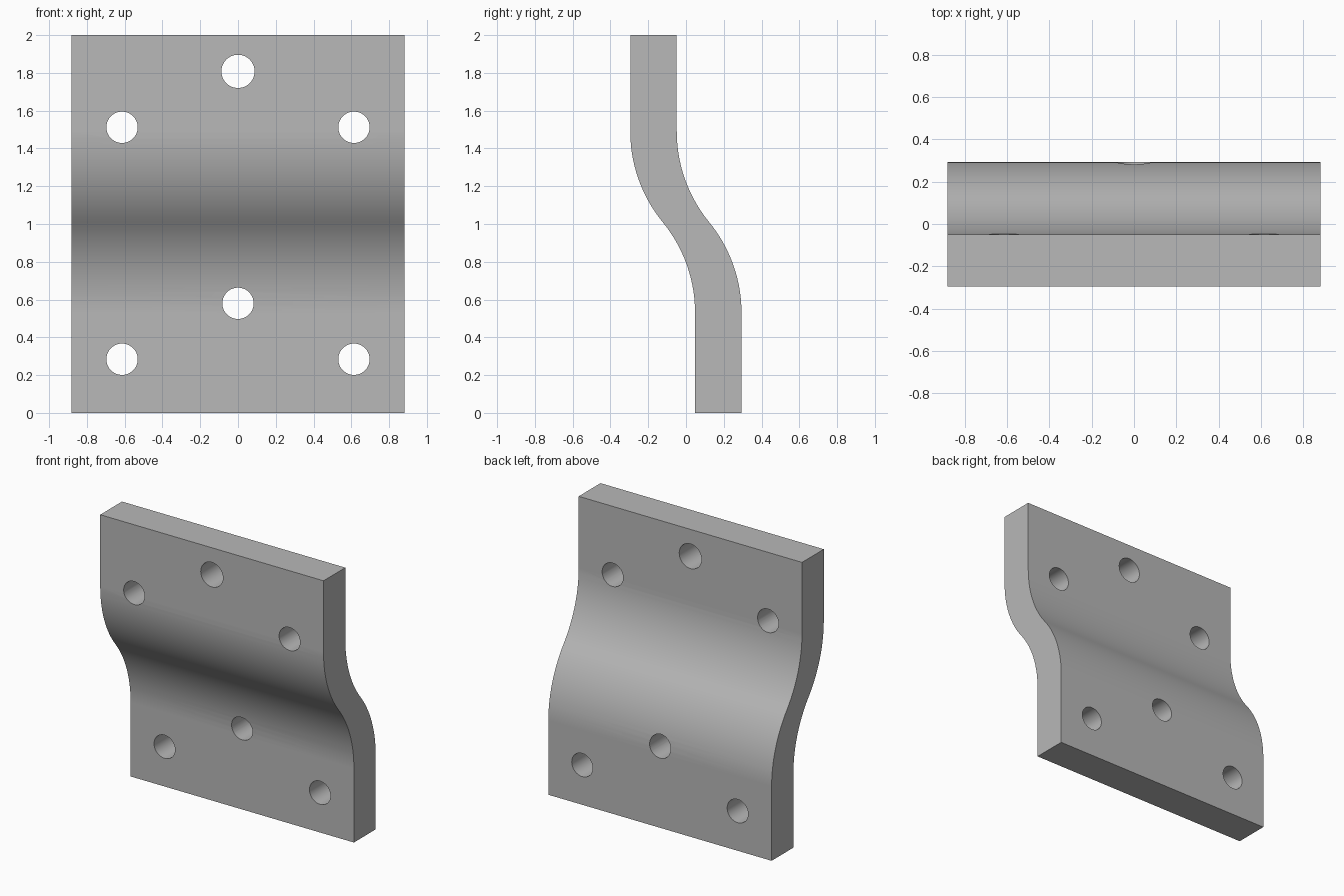
import bpy, bmesh, math

cube = bpy.data.objects.get("Cube")
if cube:
    bpy.data.objects.remove(cube, do_unlink=True)

HALF_WIDTH = 0.882
FRONT_TOP, FRONT_BOTTOM, THICK = -0.295, 0.048, 0.246
MID_Z, HALF_BEND, STEPS = 1.01, 0.48, 14

# Plain grey metal
grey = bpy.data.materials.new("grey_metal")
grey.use_nodes = True
grey.diffuse_color = (0.48, 0.48, 0.48, 1)
grey.node_tree.nodes["Principled BSDF"].inputs["Base Color"].default_value = (0.48, 0.48, 0.48, 1)


def make_object(name, bm):
    bmesh.ops.recalc_face_normals(bm, faces=bm.faces)
    mesh = bpy.data.meshes.new(name)
    bm.to_mesh(mesh)
    bm.free()
    mesh.materials.append(grey)
    obj = bpy.data.objects.new(name, mesh)
    bpy.context.collection.objects.link(obj)
    return obj


# Front edge of the side profile: two equal arcs joined in an S, straight ends
drop = (FRONT_BOTTOM - FRONT_TOP) / 2
radius = (HALF_BEND ** 2 + drop ** 2) / (2 * drop)
sweep = math.asin(HALF_BEND / radius)
angles = [sweep * i / STEPS for i in range(STEPS + 1)]
upper = [(FRONT_TOP + radius * (1 - math.cos(a)),
          MID_Z + HALF_BEND - radius * math.sin(a)) for a in angles]
lower = [(FRONT_BOTTOM - radius * (1 - math.cos(a)),
          MID_Z - HALF_BEND + radius * math.sin(a)) for a in reversed(angles)]
front = [(FRONT_TOP, 2)] + upper + lower[1:] + [(FRONT_BOTTOM, 0)]
back = [(y + THICK, z) for y, z in reversed(front)]

# Plate: profile extruded across the width
bm = bmesh.new()
face = bm.faces.new([bm.verts.new((-HALF_WIDTH, y, z)) for y, z in front + back])
side = bmesh.ops.extrude_face_region(bm, geom=[face])
bmesh.ops.translate(bm, vec=(2 * HALF_WIDTH, 0, 0),
                    verts=[g for g in side["geom"] if isinstance(g, bmesh.types.BMVert)])
plate = make_object("bent_plate", bm)

# Bolt holes: two triangles of three, drilled front to back
bm = bmesh.new()
for x, z, r in [(0, 1.808, 0.088), (0, 0.58, 0.083)] + \
        [(s * 0.614, z, 0.083) for s in (-1, 1) for z in (1.512, 0.284)]:
    drill = bmesh.ops.create_cone(bm, cap_ends=True, segments=48,
                                  radius1=r, radius2=r, depth=2)["verts"]
    for v in drill:
        v.co = (v.co.x + x, v.co.z, v.co.y + z)
cutter = make_object("hole_cutter", bm)
cutter.hide_render = True

cut = plate.modifiers.new("bolt_holes", "BOOLEAN")
cut.operation = "DIFFERENCE"
cut.solver = "EXACT"
cut.object = cutter
bpy.ops.object.select_all(action="DESELECT")
bpy.context.view_layer.objects.active = plate
plate.select_set(True)
bpy.ops.object.modifier_apply(modifier=cut.name)
bpy.data.objects.remove(cutter, do_unlink=True)

# Smooth bends and bores, sharp outer edges
bpy.ops.object.shade_smooth_by_angle(angle=math.radians(25))
weighted = plate.modifiers.new("even_shading", "WEIGHTED_NORMAL")
weighted.keep_sharp = True
